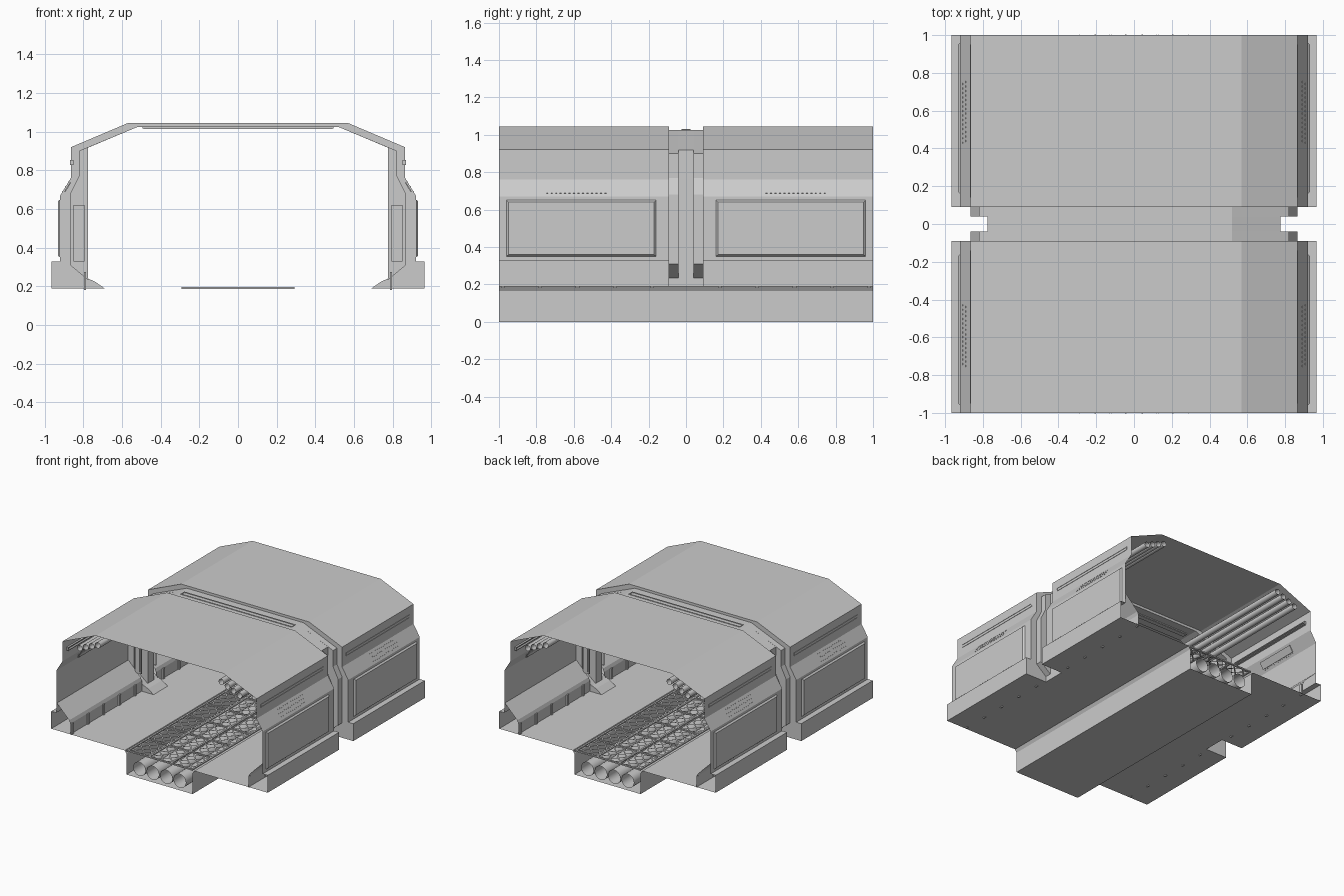
import bpy, bmesh, math
from mathutils import Vector, Matrix

if "Cube" in bpy.data.objects:
    bpy.data.objects.remove(bpy.data.objects["Cube"])


def finish(name, bm, smooth=False, normals=True):
    bmesh.ops.remove_doubles(bm, verts=bm.verts, dist=1e-5)
    if normals:
        bmesh.ops.recalc_face_normals(bm, faces=bm.faces)
    me = bpy.data.meshes.new(name)
    bm.to_mesh(me)
    bm.free()
    ob = bpy.data.objects.new(name, me)
    bpy.context.collection.objects.link(ob)
    if smooth:
        for p in me.polygons:
            p.use_smooth = True
    return ob


def box(bm, x, y, z, rot=None):
    """Axis-aligned box from (min, max) ranges, optionally rotated about its centre."""
    c = Vector(((x[0] + x[1]) / 2, (y[0] + y[1]) / 2, (z[0] + z[1]) / 2))
    s = Matrix.Diagonal((abs(x[1] - x[0]), abs(y[1] - y[0]), abs(z[1] - z[0]), 1))
    m = Matrix.Translation(c) @ (rot or Matrix.Identity(4)) @ s
    bmesh.ops.create_cube(bm, size=1, matrix=m)


def loft(bm, sections):
    """Join profiles (y, [(x, z)...]) with equal point counts, on both sides of x = 0."""
    for s in (1, -1):
        rows = [[bm.verts.new((s * x, y, z)) for x, z in pts] for y, pts in sections]
        for a, b in zip(rows, rows[1:]):
            for i in range(len(a) - 1):
                quad = []
                for v in (a[i], a[i + 1], b[i + 1], b[i]):
                    if all((v.co - q.co).length > 1e-5 for q in quad):
                        quad.append(v)
                if len(quad) > 2:
                    bm.faces.new(quad if s > 0 else quad[::-1])


def tube(bm, x, z, r, y0, y1, sides=16):
    m = Matrix.Translation((x, (y0 + y1) / 2, z)) @ Matrix.Rotation(math.pi / 2, 4, 'X')
    bmesh.ops.create_cone(bm, cap_ends=False, segments=sides, radius1=r, radius2=r,
                          depth=y1 - y0, matrix=m)


# Hull skin: two wide bays with a narrow recessed rib between them
trench = [(.31, .19), (.295, .166), (.295, 0), (0, 0)]
bay = [(0, 1.045), (.57, 1.045), (.865, .92), (.865, .76), (.92, .67),
       (.92, .33), (.965, .33), (.965, .19)] + trench
rib = [(0, 1.025), (.52, 1.025), (.82, .90), (.82, .77), (.865, .68),
       (.865, .31), (.775, .235), (.775, .19)] + trench
slot = [(0, 1.025), (.52, 1.025), (.775, .918), (.775, .77), (.775, .68),
        (.775, .31), (.775, .235), (.775, .19)] + trench
bm = bmesh.new()
loft(bm, [(-1, bay), (-.09, bay), (-.09, rib), (-.04, rib), (-.04, slot),
          (.04, slot), (.04, rib), (.09, rib), (.09, bay), (1, bay)])
finish("corridor_hull", bm)

# Outer side panels with chamfered borders
bm = bmesh.new()
for sx in (1, -1):
    for sy in (1, -1):
        outer = [(.16, .35), (.96, .35), (.96, .65), (.16, .65)]
        inner = [(.172, .36), (.948, .36), (.948, .64), (.172, .64)]
        a = [bm.verts.new((sx * .92, sy * y, z)) for y, z in outer]
        b = [bm.verts.new((sx * .932, sy * y, z)) for y, z in inner]
        bm.faces.new(b)
        for i in range(4):
            j = (i + 1) % 4
            bm.faces.new((a[i], a[j], b[j], b[i]))
finish("side_panels", bm)

# Narrow framed slots high on the outer walls
bm = bmesh.new()
for sx in (1, -1):
    x = (sx * .85, sx * .868)
    for sy in (1, -1):
        for z in (.83, .852):
            box(bm, x, (sy * .145, sy * .945), (z - .003, z + .003))
        for y in (.145, .945):
            box(bm, x, (sy * y - .004, sy * y + .004), (.83, .855))
finish("wall_slot_frames", bm)

# Roof strip frame and its lamp underneath
bm = bmesh.new()
for s in (1, -1):
    box(bm, (-.495, .495), (s * .017, s * .023), (1.018, 1.03))
    box(bm, (s * .488, s * .495), (-.02, .02), (1.018, 1.03))
box(bm, (-.49, .49), (-.018, .018), (1.015, 1.026))
finish("roof_strip", bm)

# Vent housings inside the sloped wall and rows of studs outside
bm = bmesh.new()
studs = bmesh.new()
for sx in (1, -1):
    tilt = Matrix.Rotation(-sx * math.atan2(.055, .09), 4, 'Y')
    for sy in (1, -1):
        box(bm, (sx * .89 - sx * .006, sx * .89 - sx * .012), (sy * .42, sy * .76),
            (.685, .742), tilt)
        for k in range(14):
            for r in range(3):
                z = .69 + .025 * r
                x = sx * (.865 + .055 * (.76 - z) / .09)
                y = sy * (.43 + .024 * k + (.01 if r == 1 else 0))
                box(studs, (x - .002, x + .002), (y - .005, y + .005), (z - .004, z + .004), tilt)
finish("vent_housings", bm)
finish("vent_studs", studs)

# Panels on the pillar faces and flared pillar feet
bm = bmesh.new()
feet = bmesh.new()
for sx in (1, -1):
    for sy in (1, -1):
        box(bm, (sx * .795, sx * .85), (sy * .09, sy * .1), (.33, .62))
        box(bm, (sx * .805, sx * .84), (sy * .1, sy * .104), (.345, .605))
    prof = [(.775, .19), (.69, .19), (.74, .225), (.775, .24)]
    ends = [[feet.verts.new((sx * x, y, z)) for x, z in prof] for y in (-.09, .09)]
    for e in ends:
        feet.faces.new(e)
    for i in range(4):
        j = (i + 1) % 4
        feet.faces.new((ends[0][i], ends[0][j], ends[1][j], ends[1][i]))
finish("pillar_panels", bm)
finish("pillar_feet", feet)

# Skirting along the inside walls, with slim brackets down to the floor
skirt = [(.795, .19), (.795, .275), (.805, .30), (.915, .41)]
bm = bmesh.new()
loft(bm, [(-1, skirt), (-.09, skirt)])
loft(bm, [(.09, skirt), (1, skirt)])
finish("wall_skirting", bm)
bm = bmesh.new()
for sx in (1, -1):
    for sy in (1, -1):
        for k in range(5):
            y = sy * (.18 + .2 * k)
            box(bm, (sx * .785, sx * .797), (y - .01, y + .01), (.182, .275))
finish("skirting_brackets", bm)

# Open pipes under the roof slopes and in the floor trench
bm = bmesh.new()
for sx in (1, -1):
    for k in range(4):
        tube(bm, sx * (.55 + .054 * k), .972 - .022 * k, .023, -1, 1, 12)
finish("roof_pipes", bm, smooth=True)
bm = bmesh.new()
for x in (-.18, -.06, .06, .18):
    tube(bm, x, .075, .055, -1, 1, 20)
finish("trench_pipes", bm, smooth=True)

# Floor grating: diamond lattice with a heavier frame
bm = bmesh.new()
nx, ny = 14, 48
dx, dy = .58 / nx, 2 / ny
w = .005
for i in range(nx):
    for j in range(ny):
        x0, y0 = -.29 + i * dx, -1 + j * dy
        a, b = Vector((x0, y0, .192)), Vector((x0 + dx, y0 + dy, .192))
        if (i + j) % 2:
            a.y, b.y = b.y, a.y
        d = (b - a).normalized()
        n = Vector((-d.y, d.x, 0)) * w
        bm.faces.new([bm.verts.new(p) for p in (a - n, b - n, b + n, a + n)])
finish("grating_mesh", bm, normals=False)
bm = bmesh.new()
for x in (-.285, -.097, .097, .285):
    box(bm, (x - .007, x + .007), (-1, 1), (.187, .197))
for k in range(9):
    y = -.992 + .248 * k
    box(bm, (-.29, .29), (y - .007, y + .007), (.187, .197))
finish("grating_frame", bm)
